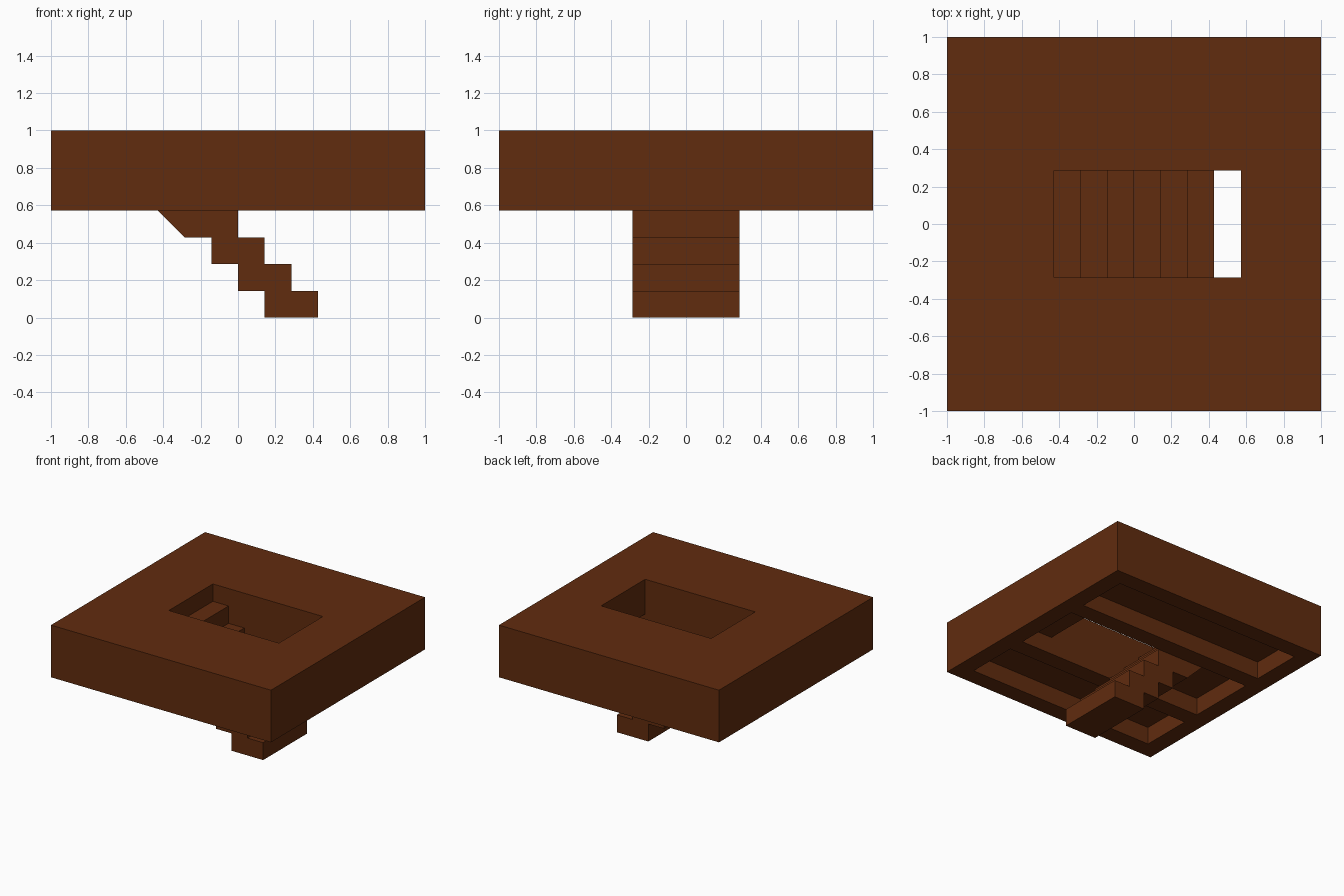
import bpy
import bmesh

cube = bpy.data.objects.get("Cube")
if cube:
    bpy.data.objects.remove(cube, do_unlink=True)

U = 1 / 7  # building module: the slab is 14 modules wide

wood = bpy.data.materials.new("dark_brown_wood")
wood.use_nodes = True
BROWN = (0.12, 0.025, 0.0045, 1.0)
wood.diffuse_color = BROWN
bsdf = wood.node_tree.nodes["Principled BSDF"]
bsdf.inputs["Base Color"].default_value = BROWN
bsdf.inputs["Roughness"].default_value = 0.9


def prism(name, profile, y0, y1):
    """Extrude an (x, z) profile, in modules, from y0 to y1."""
    bm = bmesh.new()
    face = bm.faces.new([bm.verts.new((x * U, y0 * U, z * U)) for x, z in profile])
    ext = bmesh.ops.extrude_face_region(bm, geom=[face])
    verts = [g for g in ext["geom"] if isinstance(g, bmesh.types.BMVert)]
    bmesh.ops.translate(bm, verts=verts, vec=(0, (y1 - y0) * U, 0))
    bmesh.ops.recalc_face_normals(bm, faces=bm.faces[:])
    mesh = bpy.data.meshes.new(name)
    bm.to_mesh(mesh)
    bm.free()
    mesh.materials.append(wood)
    obj = bpy.data.objects.new(name, mesh)
    bpy.context.collection.objects.link(obj)
    return obj


def rect(x0, x1, z0, z1):
    return [(x0, z0), (x1, z0), (x1, z1), (x0, z1)]


def cut(target, cutter):
    cutter.hide_render = True
    mod = target.modifiers.new("cut", 'BOOLEAN')
    mod.operation = 'DIFFERENCE'
    mod.solver = 'EXACT'
    mod.object = cutter
    bpy.context.view_layer.objects.active = target
    bpy.ops.object.modifier_apply(modifier=mod.name)
    bpy.data.objects.remove(cutter, do_unlink=True)


# Floor slab
floor = prism("floor_slab", rect(-7, 7, 4, 7), -7, 7)

# Long underside recesses on both sides of the hatch
for side in (-1, 1):
    y0, y1 = sorted((side * 3, side * 6))
    cut(floor, prism("side_recess_cutter", rect(-6, 6, 3.5, 5), y0, y1))

# Middle underside recess with the hatch opening rising through the floor
hatch = [(-6, 3.5), (6, 3.5), (6, 5), (4, 5), (4, 7.5), (-3, 7.5), (-3, 5), (-6, 5)]
cut(floor, prism("hatch_cutter", hatch, -2, 2))

# Staircase: treads on top, matching stepped underside, ending at the hatch edge
treads, underside = [], []
for k in range(6):
    treads += [(3 - k, k), (3 - k, k + 1)]
    if k < 4:
        underside += [(1 - k, k), (1 - k, k + 1)]
stairs = treads + [(-3, 6), (-3, 4)] + underside[::-1][1:]
prism("staircase", stairs, -2, 2)
